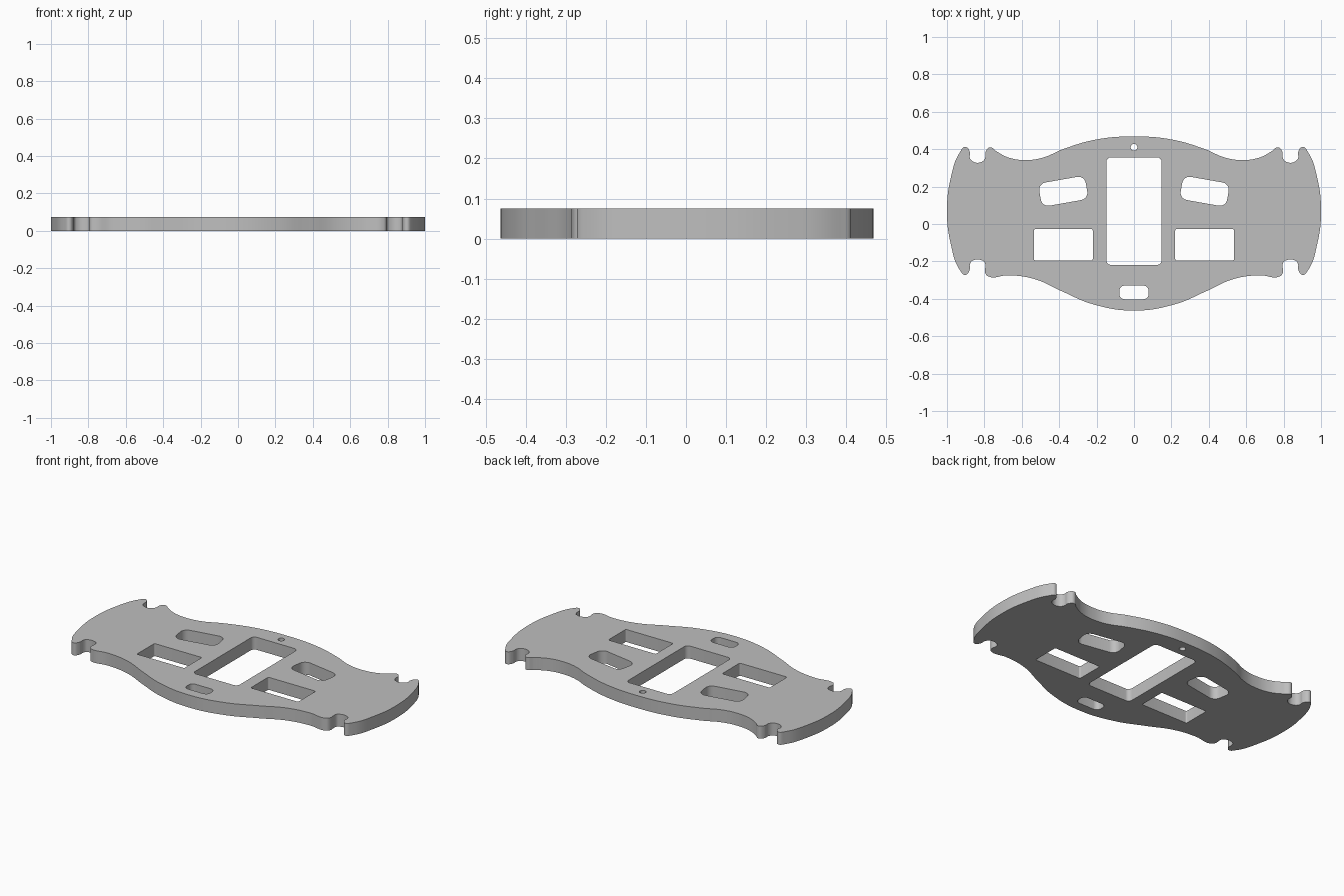
import bpy, bmesh, math
from mathutils import Matrix, Vector

THICK = 0.075

cube = bpy.data.objects.get("Cube")
if cube:
    bpy.data.objects.remove(cube, do_unlink=True)

grey = bpy.data.materials.new("plate grey")
grey.use_nodes = True
colour = (0.52, 0.52, 0.52, 1)
grey.diffuse_color = colour
grey.node_tree.nodes["Principled BSDF"].inputs["Base Color"].default_value = colour

curve = bpy.data.curves.new("chassis_plate", 'CURVE')
curve.dimensions = '2D'
curve.fill_mode = 'BOTH'
curve.extrude = THICK / 2
curve.resolution_u = 8


def add_outline(half):
    """Smooth closed outline mirrored across x = 0; first and last points lie on the axis."""
    points = half + [(-x, y) for x, y in half[-2:0:-1]]
    spline = curve.splines.new('BEZIER')
    spline.bezier_points.add(len(points) - 1)
    for bp, (x, y) in zip(spline.bezier_points, points):
        bp.co = (x, y, 0)
        bp.handle_left_type = bp.handle_right_type = 'AUTO'
    spline.use_cyclic_u = True


def add_hole(cx, cy, w, h, r, tilt=0, steps=6):
    """Rounded rectangular opening."""
    turn = Matrix.Rotation(math.radians(tilt), 2)
    spline = curve.splines.new('POLY')
    pts = []
    for q, (sx, sy) in enumerate([(1, 1), (-1, 1), (-1, -1), (1, -1)]):
        for i in range(steps + 1):
            a = math.pi / 2 * (q + i / steps)
            p = Vector((sx * (w / 2 - r) + r * math.cos(a),
                        sy * (h / 2 - r) + r * math.sin(a)))
            pts.append(turn @ p + Vector((cx, cy)))
    spline.points.add(len(pts) - 1)
    for sp, p in zip(spline.points, pts):
        sp.co = (p.x, p.y, 0, 1)
    spline.use_cyclic_u = True


# Plate outline, right half from back to front
back_edge = [(0, .468), (.2, .452), (.385, .398), (.48, .357), (.57, .342), (.67, .355),
             (.735, .388), (.77, .41), (.793, .388)]
back_notch = [(.795, .355), (.815, .332), (.857, .332), (.877, .352), (.878, .385)]
end_arc = [(.902, .412), (.93, .385), (.979, .25), (1, .07), (.979, -.11),
           (.93, -.248), (.902, -.272), (.879, -.246)]
front_notch = [(.877, -.215), (.865, -.197), (.807, -.197), (.796, -.21), (.795, -.262)]
front_edge = [(.78, -.28), (.67, -.274), (.53, -.295), (.385, -.36), (.22, -.429), (0, -.463)]
add_outline(back_edge + back_notch + end_arc + front_notch + front_edge)

# Openings
add_hole(0, .069, .296, .575, .025)        # centre bay
add_hole(0, -.366, .156, .073, .028)       # front slot
add_hole(0, .41, .036, .036, .018)         # round screw hole
for side in (-1, 1):
    add_hole(side * .378, -.111, .315, .167, .008)              # side bays
    add_hole(side * .378, .175, .252, .126, .04, -side * 10)    # tilted slots

# Turn into a clean, welded mesh
plate = bpy.data.objects.new("chassis_plate", curve)
bpy.context.collection.objects.link(plate)
plate.location.z = THICK / 2
bpy.ops.object.select_all(action='DESELECT')
plate.select_set(True)
bpy.context.view_layer.objects.active = plate
bpy.ops.object.convert(target='MESH')
plate = bpy.context.object
bm = bmesh.new()
bm.from_mesh(plate.data)
bmesh.ops.remove_doubles(bm, verts=bm.verts, dist=0.0002)
bmesh.ops.recalc_face_normals(bm, faces=bm.faces)
bm.to_mesh(plate.data)
bm.free()
plate.data.materials.clear()
plate.data.materials.append(grey)
bpy.ops.object.shade_smooth_by_angle(angle=math.radians(35))
